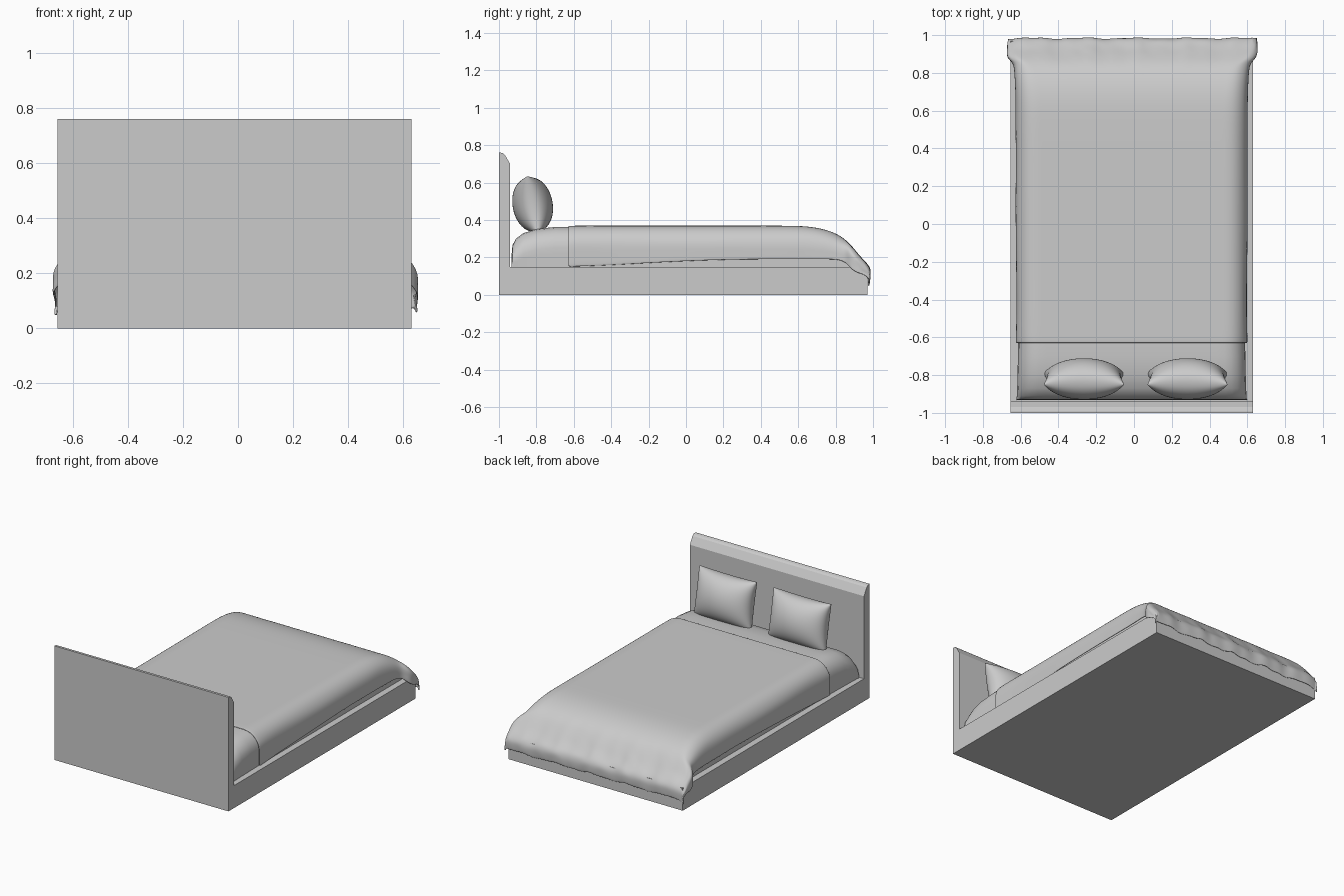
import bpy, bmesh, math, random
from mathutils import Matrix, Vector

if "Cube" in bpy.data.objects:
    bpy.data.objects.remove(bpy.data.objects["Cube"])

random.seed(4)
CX = -0.0125          # centre line of the frame
HW = 0.6425           # half width of the frame


def finish(name, bm, smooth=True):
    bmesh.ops.recalc_face_normals(bm, faces=bm.faces)
    me = bpy.data.meshes.new(name)
    bm.to_mesh(me)
    bm.free()
    if smooth:
        for p in me.polygons:
            p.use_smooth = True
    ob = bpy.data.objects.new(name, me)
    bpy.context.collection.objects.link(ob)
    return ob


def extrude_x(name, profile):
    """Closed (y, z) profile extruded across the frame width."""
    bm = bmesh.new()
    f = bm.faces.new([bm.verts.new((CX - HW, y, z)) for y, z in profile])
    r = bmesh.ops.extrude_face_region(bm, geom=[f])
    vs = [g for g in r["geom"] if isinstance(g, bmesh.types.BMVert)]
    bmesh.ops.translate(bm, verts=vs, vec=(2 * HW, 0, 0))
    return finish(name, bm, False)


def section(w, zb, zt, rx, n_side=3, n_arc=5, n_top=24):
    """Open cross-section: up one side, over the rounded top, down the other."""
    rz = min(rx, (zt - zb) * 0.75)
    half = [(-w, zb + (zt - rz - zb) * i / n_side) for i in range(n_side)]
    for i in range(n_arc):
        a = math.pi / 2 * i / n_arc
        half.append((-w + rx * (1 - math.cos(a)), zt - rz + rz * math.sin(a)))
    top = [((-1 + 2 * i / n_top) * (w - rx), zt) for i in range(n_top + 1)]
    return half + top + [(-x, z) for x, z in reversed(half)]


def loft(bm, rows):
    grid = [[bm.verts.new(p) for p in row] for row in rows]
    for a, b in zip(grid, grid[1:]):
        for i in range(len(a) - 1):
            bm.faces.new((a[i], a[i + 1], b[i + 1], b[i]))
    return grid


# Bed frame: plinth and headboard with a sloped top
extrude_x("bed_base", [(-0.94, 0), (0.97, 0), (0.97, 0.15), (-0.94, 0.15)])
extrude_x("headboard", [(-1, 0), (-0.94, 0), (-0.94, 0.70), (-0.968, 0.748),
                        (-0.978, 0.757), (-0.99, 0.76), (-1, 0.76)])

# Mattress with soft rounded ends
bm = bmesh.new()
ends = [(-0.925, 0.605, 0.17), (-0.933, 0.61, 0.21), (-0.928, 0.61, 0.265),
        (-0.91, 0.608, 0.30), (-0.87, 0.606, 0.33), (-0.80, 0.604, 0.352),
        (-0.70, 0.602, 0.363), (-0.60, 0.60, 0.363), (0.60, 0.60, 0.360),
        (0.75, 0.60, 0.335), (0.83, 0.60, 0.295), (0.87, 0.60, 0.24),
        (0.89, 0.60, 0.17)]
grid = loft(bm, [[(CX + x, y, z) for x, z in section(w, 0.15, zt, 0.11)]
                 for y, w, zt in ends])
for row in (grid[0], grid[-1]):
    bm.faces.new(row)
bm.faces.new([r[0] for r in grid] + [r[-1] for r in reversed(grid)])
mattress = finish("mattress", bm)

# Blanket rows: y, top height, half width, side hem height, corner radius
key = [(-0.63, .368, .609, .15, .11), (-0.62, .370, .611, .15, .11),
       (-0.45, .370, .611, .155, .11), (-0.2, .370, .611, .17, .11),
       (0.1, .370, .612, .185, .11), (0.35, .370, .613, .19, .11),
       (0.55, .370, .615, .19, .11), (0.65, .367, .617, .19, .11),
       (0.74, .352, .617, .19, .10), (0.81, .325, .618, .19, .09),
       (0.85, .296, .624, .175, .075), (0.875, .270, .652, .145, .065),
       (0.90, .240, .662, .125, .05), (0.925, .208, .662, .115, .04),
       (0.95, .180, .662, .11, .035), (0.972, .157, .660, .095, .03),
       (0.984, .130, .658, .08, .025), (0.984, .100, .657, .07, .02),
       (0.981, .068, .655, .055, .015)]
rows = []
for k, (y, zt, w, zb, r) in enumerate(key):
    droop = max(0.0, (k - 9) / 9)          # folds grow towards the foot
    row = []
    for i, (x, z) in enumerate(section(w, zb, zt, r, n_top=36)):
        fold = math.sin(x * 23 + 1) + 0.7 * math.sin(x * 51) + random.uniform(-.6, .6)
        side = 1 if abs(x) > w - 0.02 else 0
        dx = math.copysign(1, x) * side * (
            0.007 * droop * random.uniform(-1, 1.4) + 0.003 * math.sin(y * 17))
        row.append((CX + x + dx + 0.006 * droop,
                    min(0.995, y + 0.0035 * droop * fold),
                    z + 0.006 * droop * fold))
    rows.append(row)
bm = bmesh.new()
loft(bm, rows)
blanket = finish("blanket", bm)
# keep the cloth normals pointing outwards, then thicken inwards
if sum(p.normal.z for p in blanket.data.polygons) < 0:
    blanket.data.flip_normals()
m = blanket.modifiers.new("thickness", "SOLIDIFY")
m.thickness, m.offset = 0.006, -1
m = blanket.modifiers.new("soft", "SUBSURF")
m.levels = m.render_levels = 2


# Pillows: two puffed grids joined at the seam, leaning on the headboard
def pillow(name, x, n=28):
    bm = bmesh.new()
    for s in (1, -1):
        pts = []
        for j in range(n + 1):
            v = math.sin(math.pi / 2 * (-1 + 2 * j / n))
            row = []
            for i in range(n + 1):
                u = math.sin(math.pi / 2 * (-1 + 2 * i / n))
                t = max(0, (1 - u * u) * (1 - v * v)) ** 0.45
                row.append(Vector((u * 0.212 * (1 - 0.07 * (1 - v * v)),
                                   s * 0.107 * t,
                                   v * 0.155 * (1 - 0.06 * (1 - u * u)))))
            pts.append(row)
        loft(bm, pts)
    bmesh.ops.remove_doubles(bm, verts=bm.verts, dist=1e-5)
    bm.transform(Matrix.Translation((x, -0.82, 0.482)) @ Matrix.Rotation(math.radians(11), 4, "X"))
    return finish(name, bm)


pillow("pillow_left", -0.265)
pillow("pillow_right", 0.283)

# Crisp edges where the mattress meets its caps
bpy.context.view_layer.objects.active = mattress
mattress.select_set(True)
bpy.ops.object.shade_smooth_by_angle(angle=math.radians(40))
